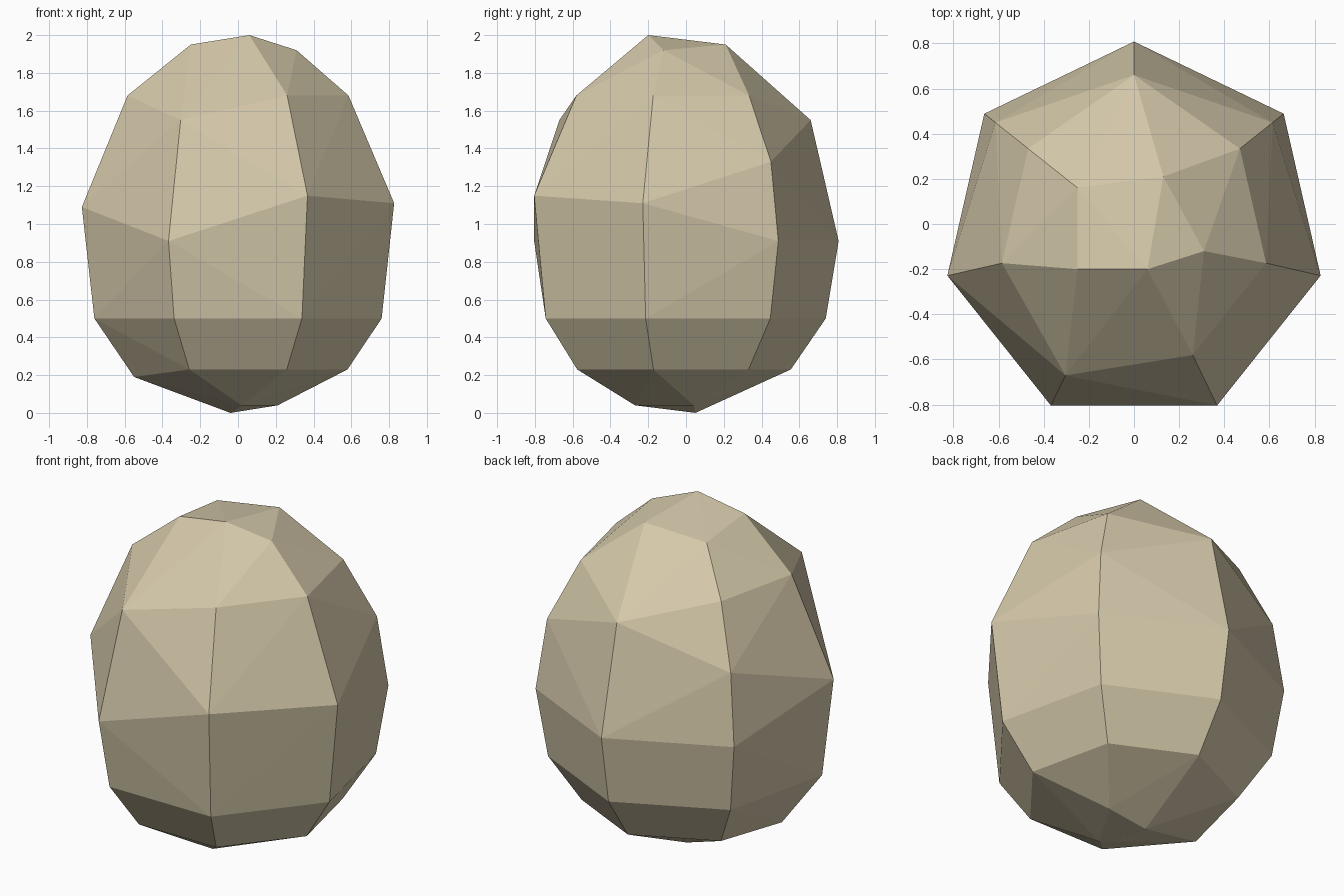
import bpy, bmesh, math

if "Cube" in bpy.data.objects:
    bpy.data.objects.remove(bpy.data.objects["Cube"])

CY = -0.04          # centre of the seven-sided rings


def ring_point(i, r, z):
    # column 0 points to the back, counting clockwise seen from above
    a = math.pi / 2 - i * math.tau / 7
    return (r * math.cos(a), CY + r * math.sin(a), z)


points = []

# lower rings (column 5 of the lowest ring is pulled in and down)
points += [ring_point(i, 0.595, 0.23) for i in range(7) if i != 5]
points += [(-0.55, -0.13, 0.19)]
points += [ring_point(i, 0.78, 0.50) for i in range(7)]

# widest ring, with uneven heights
for i, z in enumerate([0.91, 0.91, 1.11, 1.15, 0.91, 1.09, 0.91]):
    points.append(ring_point(i, 0.848, z))

# shoulder ring, with the chipped columns bulging lower
for i in (1, 2, 3, 5, 6):
    points.append(ring_point(i, 0.60, 1.68))
points += [ring_point(i, 0.70, 1.55) for i in (0, 4)]
points += [ring_point(i, 0.785, 1.33) for i in (1, 6)]

# uneven crown and base
points += [(-0.25, 0.16, 1.91), (-0.25, -0.20, 1.95), (0.06, -0.20, 2.0),
           (0.31, -0.12, 1.92), (0.13, 0.21, 1.95)]
points += [(-0.04, 0.05, 0.0), (0.02, -0.27, 0.04), (0.21, 0.04, 0.04)]

# faceted stone: skin stretched over the points
bm = bmesh.new()
for p in points:
    bm.verts.new(p)
res = bmesh.ops.convex_hull(bm, input=bm.verts[:])
loose = [v for v in bm.verts if not v.link_faces]
bmesh.ops.delete(bm, geom=loose, context='VERTS')
bmesh.ops.recalc_face_normals(bm, faces=bm.faces[:])

mesh = bpy.data.meshes.new("stone")
bm.to_mesh(mesh)
bm.free()
stone = bpy.data.objects.new("stone", mesh)
bpy.context.collection.objects.link(stone)

mat = bpy.data.materials.new("pale sand")
mat.diffuse_color = (0.66, 0.58, 0.40, 1)
mat.use_nodes = True
mat.node_tree.nodes["Principled BSDF"].inputs["Base Color"].default_value = mat.diffuse_color
mesh.materials.append(mat)
